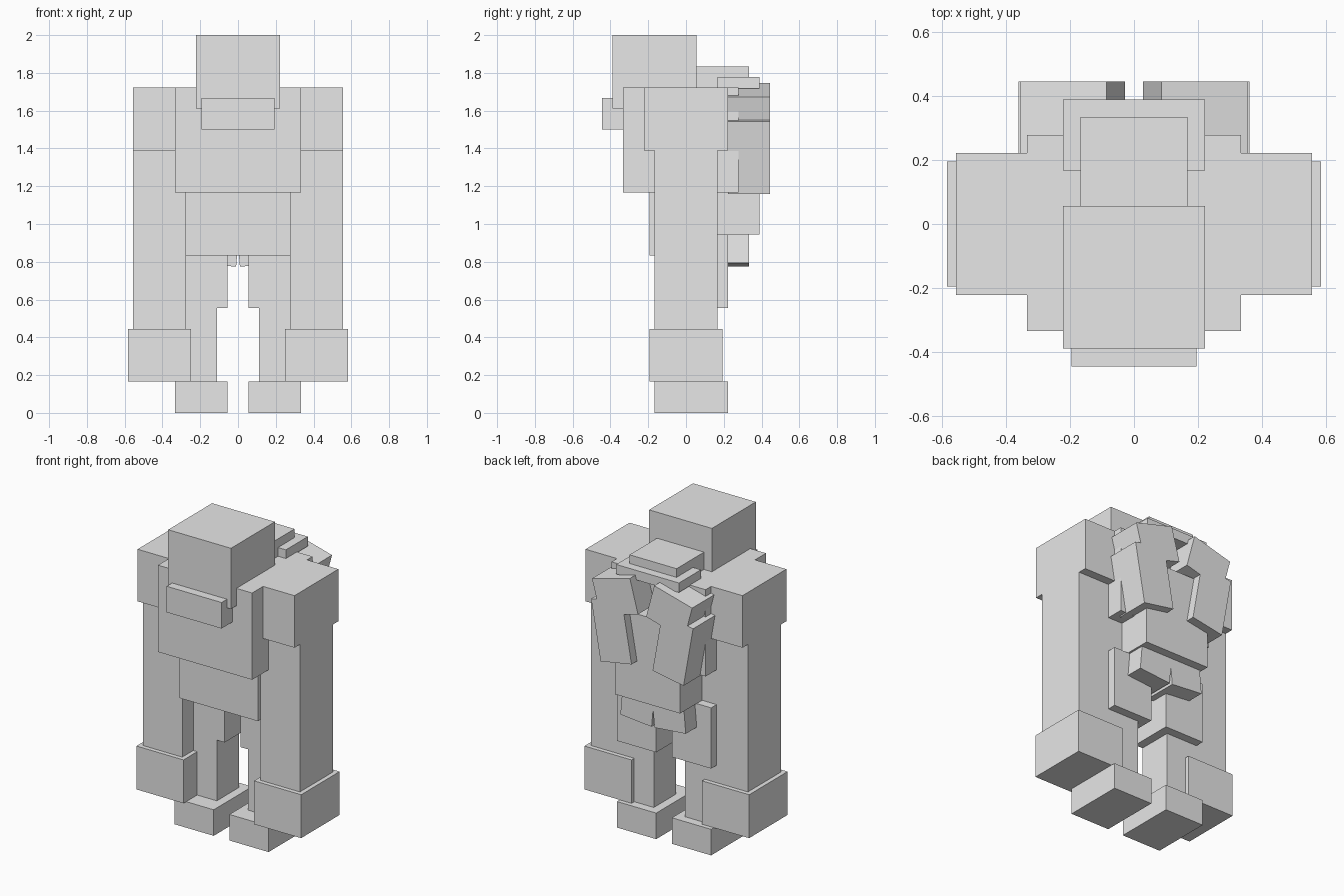
import bpy
import math
from mathutils import Matrix, Vector

UNIT = 1 / 18  # blocks sit on a grid of 18 cells per unit

if "Cube" in bpy.data.objects:
    bpy.data.objects.remove(bpy.data.objects["Cube"], do_unlink=True)

grey = bpy.data.materials.new("plain_grey")
grey.use_nodes = True
grey.diffuse_color = (0.8, 0.8, 0.8, 1)
grey.node_tree.nodes["Principled BSDF"].inputs["Base Color"].default_value = (0.8, 0.8, 0.8, 1)


def block(name, x, y, z, tilt=0):
    """Box between grid limits, tilted in degrees about the y axis."""
    spans = (x, y, z)
    centre = Vector([(a + b) / 2 * UNIT for a, b in spans])
    size = [(b - a) * UNIT for a, b in spans]
    bpy.ops.mesh.primitive_cube_add(size=1)
    ob = bpy.context.object
    ob.name = name
    ob.data.transform(Matrix.Translation(centre)
                      @ Matrix.Rotation(math.radians(tilt), 4, 'Y')
                      @ Matrix.Diagonal((*size, 1)))
    ob.data.materials.append(grey)
    return ob


def pair(name, x, y, z, tilt=0):
    """A left block and its mirror on the right."""
    block("left_" + name, x, y, z, tilt)
    block("right_" + name, (-x[1], -x[0]), y, z, -tilt)


# Head and torso
block("head", (-4, 4), (-7, 1), (29, 36))
block("jaw", (-3.5, 3.5), (-8, -5), (27, 30))
block("chest", (-6, 6), (-6, 5), (21, 31))
block("belly", (-5, 5), (-3.5, 3), (15, 21))

# Back growths
block("neck_hump", (-3, 3), (1, 6), (31, 33))
block("neck_slab", (-4, 4), (3, 7), (30.9, 32))
block("back_plate", (-4.15, 4.15), (2, 7), (17, 27))
pair("hip_flap", (0, 4), (2, 6), (14.1, 18.1), -5)
pair("upper_back_slab", (0.95, 5.95), (4, 8), (26.84, 30.84), 15)
pair("lower_back_slab", (1.92, 5.92), (4, 8), (21.17, 28.17), 10)

# Arms
pair("shoulder", (6, 10), (-4, 4), (25, 31))
pair("arm", (5, 10), (-3, 3), (7, 26))
pair("fist", (4.5, 10.5), (-3.5, 3.5), (3, 8))

# Legs
pair("thigh", (1, 6), (-1, 4), (10, 17))
pair("shin", (2, 5), (-1, 3), (3, 10))
pair("foot", (1, 6), (-3, 4), (0, 3))
